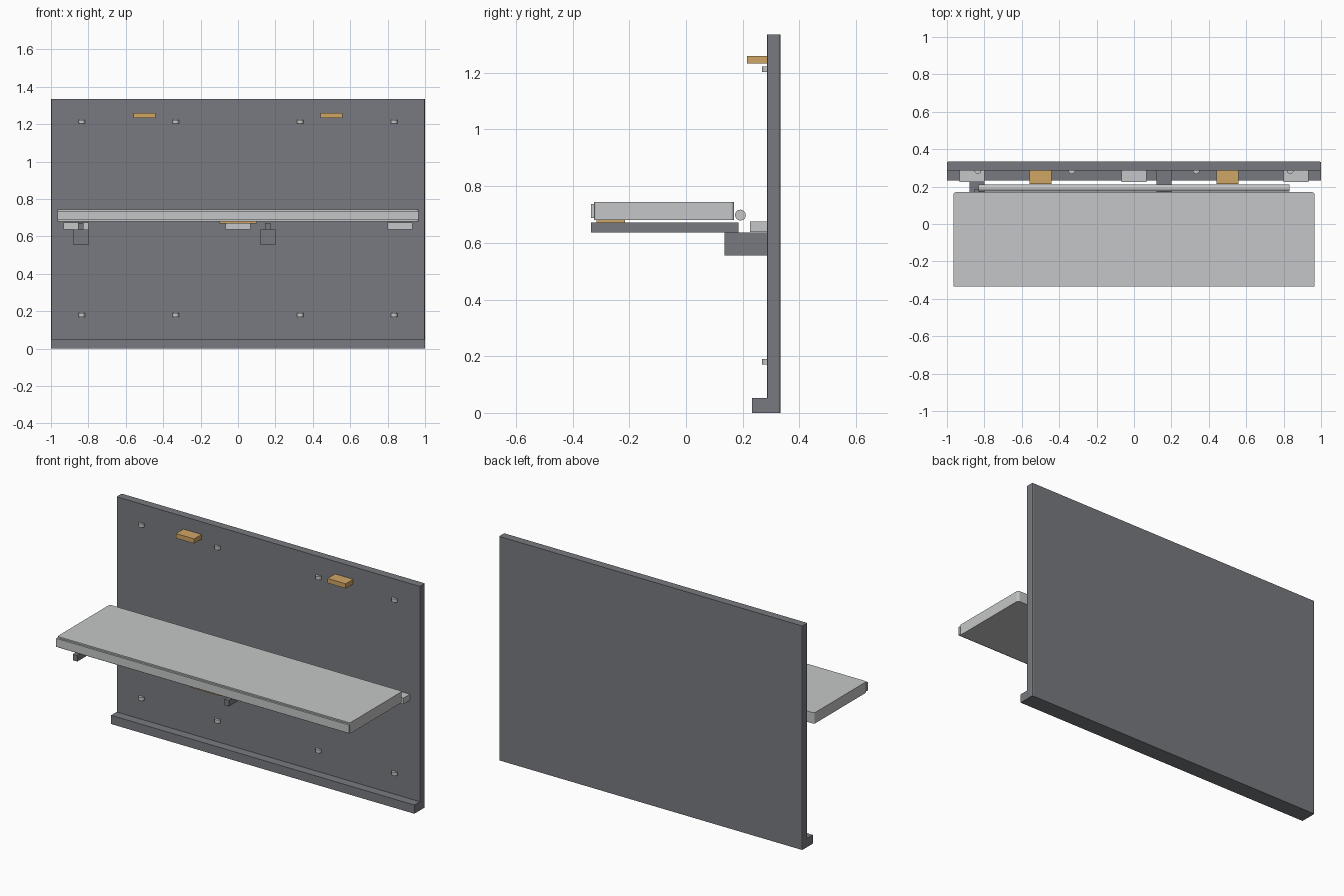
import bpy, math

if "Cube" in bpy.data.objects:
    bpy.data.objects.remove(bpy.data.objects["Cube"])


def material(name, rgb):
    m = bpy.data.materials.new(name)
    m.diffuse_color = (*rgb, 1)
    m.use_nodes = True
    m.node_tree.nodes["Principled BSDF"].inputs["Base Color"].default_value = m.diffuse_color
    return m


DARK = material("slate_grey", (0.19, 0.195, 0.215))
LIGHT = material("light_grey", (0.56, 0.565, 0.57))
GOLD = material("honey_wood", (0.62, 0.38, 0.13))


def box(name, x, y, z, mat):
    """Box from (min, max) ranges on each axis."""
    bpy.ops.mesh.primitive_cube_add(size=1, location=[sum(r) / 2 for r in (x, y, z)])
    ob = bpy.context.object
    ob.name = name
    ob.scale = [r[1] - r[0] for r in (x, y, z)]
    bpy.ops.object.transform_apply(location=False, rotation=False, scale=True)
    ob.data.materials.append(mat)
    return ob


def bevel_upright_edges(ob, width, segments):
    """Round only the vertical edges of a box."""
    me = ob.data
    weights = me.attributes.new("bevel_weight_edge", 'FLOAT', 'EDGE')
    for e in me.edges:
        a, b = (me.vertices[i].co for i in e.vertices)
        weights.data[e.index].value = 1.0 if abs(a.z - b.z) > 1e-4 else 0.0
    mod = ob.modifiers.new("upright_bevel", 'BEVEL')
    mod.limit_method = 'WEIGHT'
    mod.width = width
    mod.segments = segments


def cylinder(name, radius, depth, loc, rot, mat, sides):
    bpy.ops.mesh.primitive_cylinder_add(vertices=sides, radius=radius, depth=depth,
                                        location=loc, rotation=rot)
    ob = bpy.context.object
    ob.name = name
    ob.data.materials.append(mat)
    bpy.ops.object.shade_smooth_by_angle(angle=math.radians(40))
    return ob


# Back panel and bottom rail
panel = box("back_panel", (-1, 1), (0.285, 0.333), (0, 1.335), DARK)
bevel_upright_edges(panel, 0.006, 2)
box("bottom_rail", (-1, 1), (0.233, 0.287), (0, 0.052), DARK)

# Shelf board with its front lip
shelf = box("shelf_board", (-0.965, 0.965), (-0.324, 0.17), (0.68, 0.745), LIGHT)
bevel_upright_edges(shelf, 0.012, 3)
box("shelf_front_lip", (-0.965, 0.965), (-0.335, -0.322), (0.687, 0.737), LIGHT)

# Hinge rod behind the shelf
cylinder("hinge_rod", 0.019, 1.665, (0, 0.192, 0.698), (0, math.pi / 2, 0), LIGHT, 20)

# Support arms and their wall blocks
for i, x in enumerate((-0.84, 0.16)):
    box(f"arm_block_{i}", (x - 0.04, x + 0.04), (0.135, 0.286), (0.555, 0.637), DARK)
    box(f"support_arm_{i}", (x - 0.015, x + 0.015), (-0.335, 0.185), (0.636, 0.672), DARK)

# Wall cleats
for i, x in enumerate((-0.867, 0, 0.867)):
    box(f"wall_cleat_{i}", (x - 0.067, x + 0.067), (0.225, 0.286), (0.638, 0.675), LIGHT)

# Wooden pull under the shelf front and pegs at the top
box("shelf_pull", (-0.1, 0.1), (-0.315, -0.215), (0.67, 0.681), GOLD)
for i, x in enumerate((-0.5, 0.5)):
    box(f"top_peg_{i}", (x - 0.06, x + 0.06), (0.215, 0.286), (1.232, 1.26), GOLD)

# Small round studs half sunk into the panel
for z in (0.18, 1.213):
    for x in (-0.835, -0.333, 0.333, 0.835):
        cylinder("panel_stud", 0.018, 0.02, (x, 0.286, z), (0, 0, 0), LIGHT, 16)
